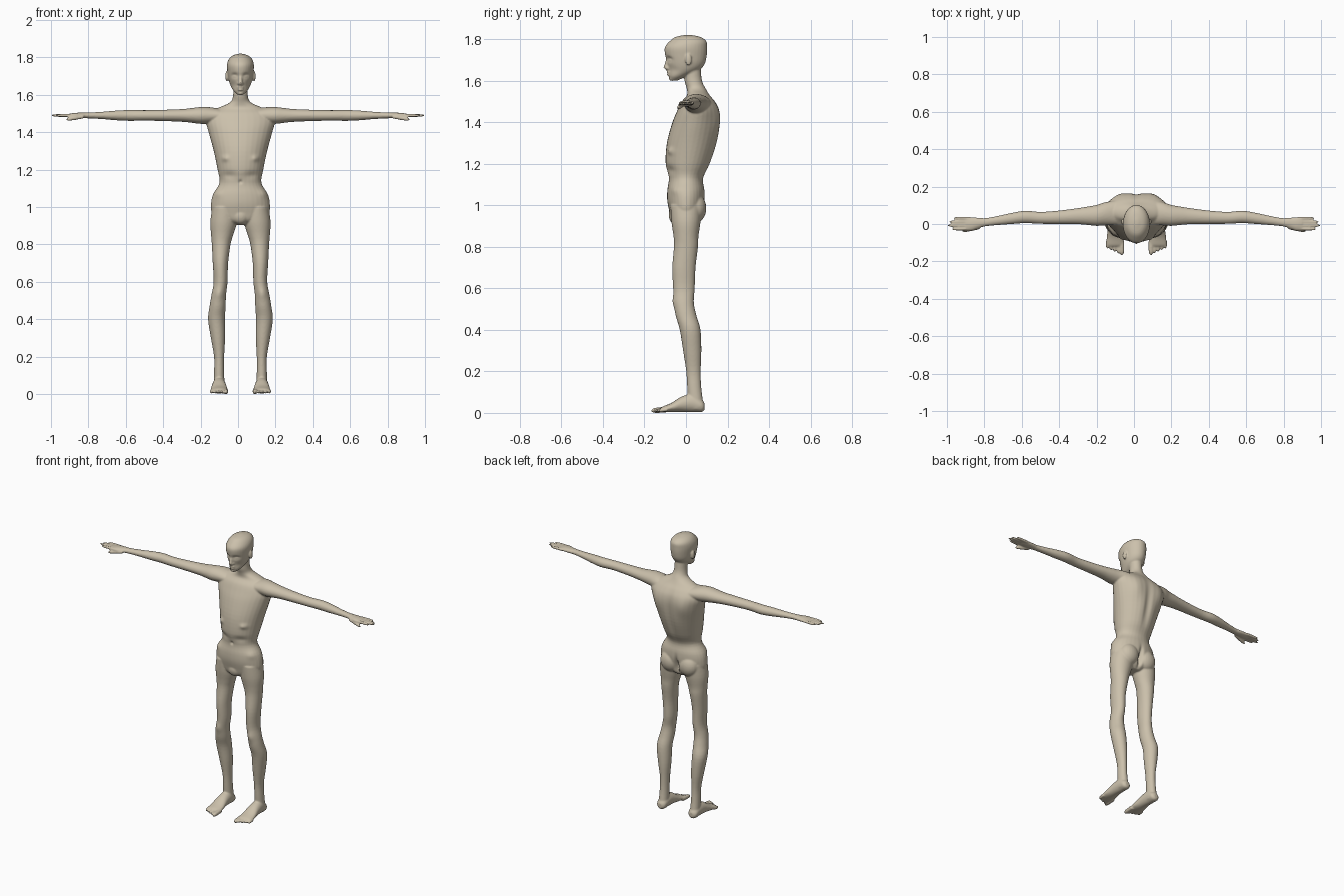
import bpy, bmesh, math
from mathutils import Vector, Matrix

if "Cube" in bpy.data.objects:
    bpy.data.objects.remove(bpy.data.objects["Cube"])

MID = .013           # middle of trunk, head and legs
ARM_HEIGHT = 1.49
FOOT_X = .114
SIDES = (-1, 1)
bm = bmesh.new()


def catmull(before, start, end, after, t):
    """Smooth value between start and end, for every entry of the rings."""
    result = []
    for p, q, r, s in zip(before, start, end, after):
        tangent_in, tangent_out = (r - p) / 2, (s - q) / 2
        ease = t * t * (3 - 2 * t)
        result.append(q + (r - q) * ease
                      + tangent_in * t * (1 - t) ** 2 - tangent_out * t * t * (1 - t))
    return result


def loft(axis, rings, side=1, middle=MID, steps=4, segments=32):
    """Skin ellipses given as (along axis, centre u, centre v, radius u, radius v)."""
    u_axis, v_axis = [i for i in range(3) if i != axis]
    last = len(rings) - 1
    smooth_rings = []
    for i in range(last):
        before, after = rings[max(0, i - 1)], rings[min(last, i + 2)]
        for step in range(steps):
            smooth_rings.append(catmull(before, rings[i], rings[i + 1], after, step / steps))
    smooth_rings.append(rings[last])
    loops = []
    for along, centre_u, centre_v, radius_u, radius_v in smooth_rings:
        loop = []
        for k in range(segments):
            angle = math.tau * k / segments
            co = Vector()
            co[axis] = along
            co[u_axis] = centre_u + radius_u * math.cos(angle)
            co[v_axis] = centre_v + radius_v * math.sin(angle)
            co.x = middle + side * co.x
            loop.append(bm.verts.new(co))
        loops.append(loop)
    for lower, upper in zip(loops, loops[1:]):
        for k in range(segments):
            n = (k + 1) % segments
            bm.faces.new((lower[k], lower[n], upper[n], upper[k]))
    bm.faces.new(loops[0])
    bm.faces.new(loops[-1])


def upright(rings):
    """Central part from (height, depth, half width, half depth)."""
    loft(2, [(z, 0, y, rx, ry) for z, y, rx, ry in rings])


def digit(axis, start, end, radius, side, middle):
    """Tapered finger or toe with a rounded tip."""
    start, end = Vector(start), Vector(end)
    rings = []
    for i in range(9):
        t = i / 8
        point = start.lerp(end, t)
        taper = radius * math.sqrt(1 - .95 * t ** 6)
        along = point[axis]
        centre = [point[k] for k in range(3) if k != axis]
        rings.append((along, *centre, taper, taper))
    loft(axis, rings, side, middle, steps=1, segments=12)


def ball(centre, radii, side=1):
    x, y, z = centre
    place = Matrix.Translation((MID + side * x, y, z))
    bmesh.ops.create_uvsphere(bm, u_segments=24, v_segments=16, radius=1,
                              matrix=place @ Matrix.Diagonal((*radii, 1)))


# Trunk and neck
upright([(.905, 0, .04, .045), (.93, 0, .11, .07), (.97, 0, .153, .08), (1.02, 0, .157, .09),
         (1.07, 0, .146, .09), (1.13, 0, .112, .083), (1.2, .01, .122, .108),
         (1.3, .03, .143, .122), (1.4, .05, .17, .115), (1.46, .06, .185, .1),
         (1.5, .06, .17, .08), (1.53, .06, .12, .055), (1.56, .05, .055, .046),
         (1.6, .035, .039, .042), (1.67, .03, .038, .04)])

# Head
upright([(1.6, -.058, .014, .016), (1.62, -.04, .036, .042), (1.65, -.01, .053, .073),
         (1.68, 0, .063, .09), (1.72, 0, .069, .1), (1.76, 0, .072, .102),
         (1.79, .01, .063, .088), (1.81, .01, .042, .06), (1.82, .01, .01, .014)])

# Nose
upright([(1.65, -.085, .009, .01), (1.662, -.092, .012, .016), (1.68, -.09, .01, .013),
         (1.715, -.084, .008, .01)])

# Lips, chin and pubic mound
for z, width in ((1.64, .02), (1.628, .017)):
    ball((0, -.08, z), (width, .013, .006))
ball((0, -.068, 1.61), (.018, .014, .012))
ball((0, -.05, .953), (.045, .033, .045))

for side in SIDES:
    # Ear, nostril wing and buttock
    ball((.073, .012, 1.7), (.008, .016, .028), side)
    ball((.011, -.088, 1.66), (.007, .008, .006), side)
    ball((.066, .045, .985), (.066, .053, .07), side)

    # Leg
    loft(2, [(1, .085, 0, .065, .075), (.92, .09, 0, .071, .07), (.85, .098, 0, .059, .06),
             (.8, .103, 0, .05, .058), (.7, .107, -.01, .041, .056), (.6, .106, -.01, .037, .052),
             (.53, .116, -.01, .039, .048), (.47, .122, 0, .043, .05), (.4, .128, .02, .045, .05),
             (.3, .12, .03, .038, .044), (.2, FOOT_X, .036, .027, .035),
             (.12, FOOT_X, .04, .027, .034), (.02, FOOT_X, .05, .03, .037)], side)

    # Foot
    foot = [(.09, .03, .014, .016), (.075, .034, .03, .03), (.03, .047, .034, .043),
            (-.02, .042, .038, .037), (-.07, .026, .045, .022), (-.11, .018, .047, .014),
            (-.12, .015, .042, .01)]
    loft(1, [(y, FOOT_X, z, rx, rz) for y, z, rx, rz in foot], side)

    # Toes, shorter towards the outside
    for i in range(5):
        x = .078 + .019 * i
        radius = .0095 if i else .014
        digit(1, (x, -.09, .016), (x, -.168 + .009 * i, .011), radius, side, MID)

    # Arm and palm
    arm = [(.08, .06, .065, .033), (.15, .055, .062, .044), (.2, .046, .056, .045),
           (.25, .044, .049, .039), (.3, .042, .043, .034), (.4, .036, .036, .03),
           (.5, .033, .032, .028), (.58, .038, .033, .029), (.65, .03, .03, .026),
           (.72, .02, .025, .02), (.79, .01, .022, .016), (.83, .006, .028, .015),
           (.87, 0, .036, .014), (.9, 0, .033, .01)]
    loft(0, [(x, y, ARM_HEIGHT, ry, rz) for x, y, ry, rz in arm], side, middle=0)

    # Fingers from index to little, then the thumb
    for i, tip in enumerate((.975, 1, .99, .965)):
        y = -.025 + .018 * i
        digit(0, (.875, y, ARM_HEIGHT), (tip, y * 1.1, ARM_HEIGHT), .009, side, 0)
    digit(0, (.825, -.018, 1.484), (.92, -.039, 1.467), .0105, side, 0)

bmesh.ops.recalc_face_normals(bm, faces=bm.faces)
parts_mesh = bpy.data.meshes.new("parts")
bm.to_mesh(parts_mesh)
bm.free()
body = bpy.data.objects.new("body", parts_mesh)
bpy.context.collection.objects.link(body)

# Fuse the parts into one skin
fuse = body.modifiers.new("fuse", 'REMESH')
fuse.mode = 'VOXEL'
fuse.voxel_size = .0045
depsgraph = bpy.context.evaluated_depsgraph_get()
skin_mesh = bpy.data.meshes.new_from_object(body.evaluated_get(depsgraph))
body.modifiers.clear()
body.data = skin_mesh
bpy.data.meshes.remove(parts_mesh)

bm = bmesh.new()
bm.from_mesh(skin_mesh)
for repeat in range(3):
    bmesh.ops.smooth_vert(bm, verts=bm.verts, factor=.5,
                          use_axis_x=True, use_axis_y=True, use_axis_z=True)


def press(centre, reach_x, reach_z, push):
    """Push the skin softly along depth, on both sides where off centre."""
    x, y, z = centre
    for side in SIDES if x else (1,):
        for vert in bm.verts:
            dz = (vert.co.z - z) / reach_z
            if abs(dz) < 2.5:
                dx = (vert.co.x - MID - side * x) / reach_x
                dy = (vert.co.y - y) / .05
                vert.co.y += push * math.exp(-dx * dx - dy * dy - dz * dz)


# Eye sockets, eyelids and cheeks
press((.031, -.09, 1.703), .017, .012, .014)
press((.031, -.08, 1.7), .011, .007, -.007)
press((.045, -.07, 1.65), .018, .02, .005)
# Breasts, lower ribs, navel and hip bones
press((.08, -.06, 1.26), .02, .016, -.01)
press((.06, -.08, 1.17), .04, .02, .008)
press((0, -.09, 1.135), .009, .01, .008)
press((.13, -.05, 1.075), .03, .025, -.008)
# Shoulder blades, spine and cleft
press((.09, .13, 1.41), .045, .07, .013)
press((0, .15, 1.3), .024, .17, -.012)
press((0, .09, .97), .012, .055, -.028)
# Kneecaps
press((.116, -.055, .535), .022, .028, -.006)

# Stand the soles on the ground
floor = min(vert.co.z for vert in bm.verts)
bmesh.ops.translate(bm, verts=bm.verts, vec=(0, 0, -floor))
for face in bm.faces:
    face.smooth = True
bm.to_mesh(skin_mesh)
bm.free()

# Skin colour
skin = bpy.data.materials.new("beige skin")
skin.use_nodes = True
colour = (.6, .53, .41, 1)
skin.diffuse_color = colour
skin.node_tree.nodes["Principled BSDF"].inputs["Base Color"].default_value = colour
skin_mesh.materials.append(skin)
